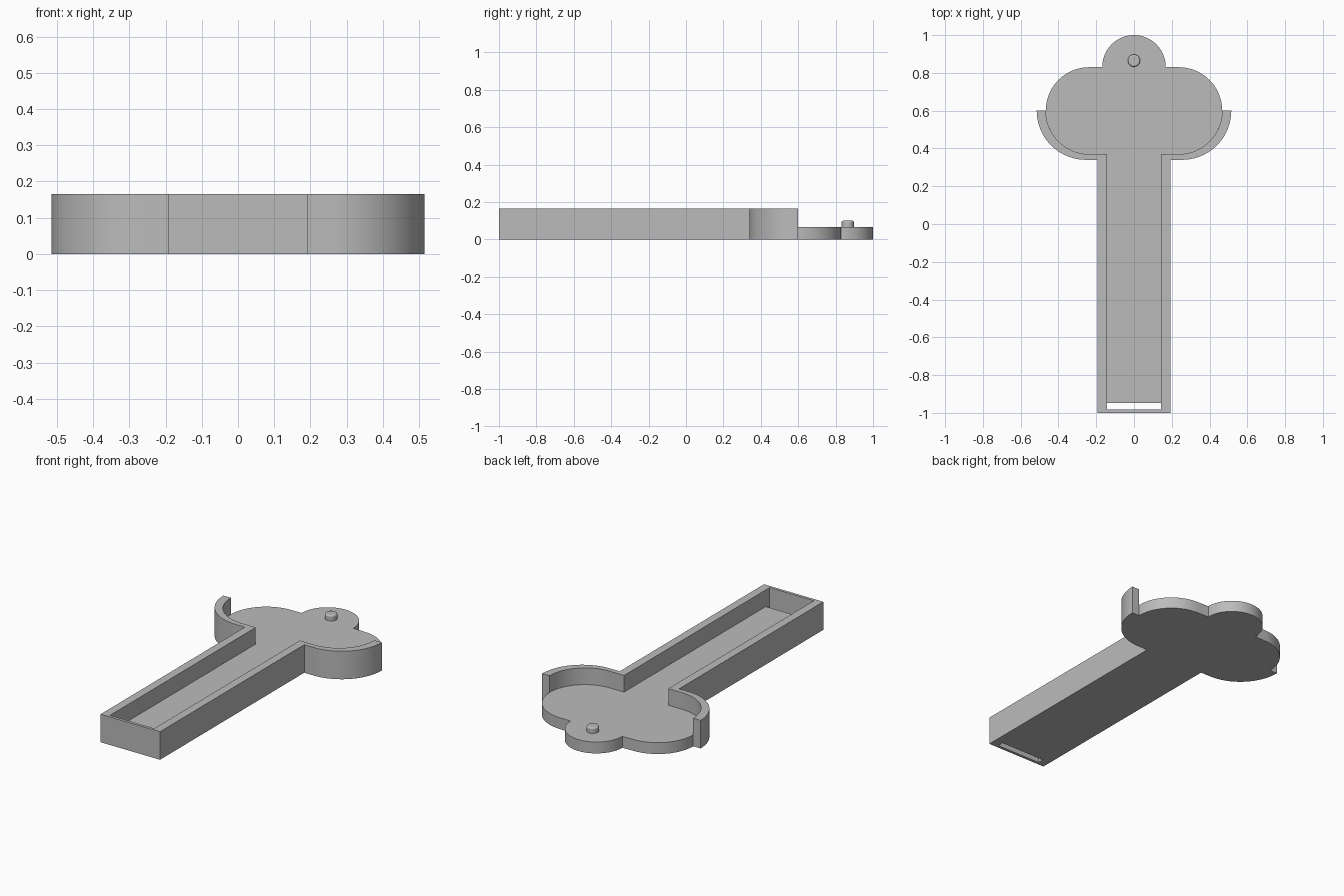
import bpy, bmesh, math

cube = bpy.data.objects.get("Cube")
if cube:
    bpy.data.objects.remove(cube, do_unlink=True)

grey = bpy.data.materials.new("plain grey")
grey.use_nodes = True
colour = (0.5, 0.5, 0.5, 1)
grey.diffuse_color = colour
grey.node_tree.nodes["Principled BSDF"].inputs["Base Color"].default_value = colour

WALL_TOP = 0.165
PLATE_TOP = 0.067
HEAD_Y = 0.6


def arc(cx, cy, r, start, end, steps=32):
    angles = [math.radians(start + (end - start) * i / steps) for i in range(steps + 1)]
    return [(cx + r * math.cos(a), cy + r * math.sin(a)) for a in angles]


def finish(obj):
    obj.data.materials.clear()
    obj.data.materials.append(grey)
    bpy.ops.object.select_all(action='DESELECT')
    obj.select_set(True)
    bpy.context.view_layer.objects.active = obj
    bpy.ops.object.shade_smooth_by_angle(angle=math.radians(30))


def mirrored_slab(name, half, height):
    """Extrude a right-hand outline together with its mirror image."""
    outline = half + [(-x, y) for x, y in reversed(half) if abs(x) > 1e-5]
    bm = bmesh.new()
    face = bm.faces.new([bm.verts.new((x, y, 0)) for x, y in outline])
    new = bmesh.ops.extrude_face_region(bm, geom=[face])["geom"]
    top = [v for v in new if isinstance(v, bmesh.types.BMVert)]
    bmesh.ops.translate(bm, verts=top, vec=(0, 0, height))
    bmesh.ops.recalc_face_normals(bm, faces=bm.faces)
    mesh = bpy.data.meshes.new(name)
    bm.to_mesh(mesh)
    bm.free()
    obj = bpy.data.objects.new(name, mesh)
    bpy.context.collection.objects.link(obj)
    finish(obj)


# Floor plate: long shaft, rounded head and top lobe; stops short to leave the end slot
plate = [(0.144, -0.947), (0.144, 0.37)]
plate += arc(0.237, HEAD_Y, 0.23, -90, 90, 48)
plate += arc(0, 0.832, 0.168, 0, 90)
mirrored_slab("floor_plate", plate, PLATE_TOP)

# Raised wall: thin front end, shaft sides and curved shoulders
wall = [(0.193, -1), (0.193, 0.34)]
wall += arc(0.255, HEAD_Y, 0.26, -90, 0)
wall += arc(0.237, HEAD_Y, 0.23, 0, -90)
wall += [(0.144, 0.37), (0.144, -0.983)]
mirrored_slab("raised_wall", wall, WALL_TOP)

# Small locating peg on the top lobe
bpy.ops.mesh.primitive_cylinder_add(vertices=32, radius=0.033, depth=0.05,
                                    location=(0, 0.865, 0.075))
peg = bpy.context.object
peg.name = "peg"
bevel = peg.modifiers.new("soft_edge", 'BEVEL')
bevel.width = 0.008
bevel.segments = 3
bevel.limit_method = 'ANGLE'
finish(peg)
